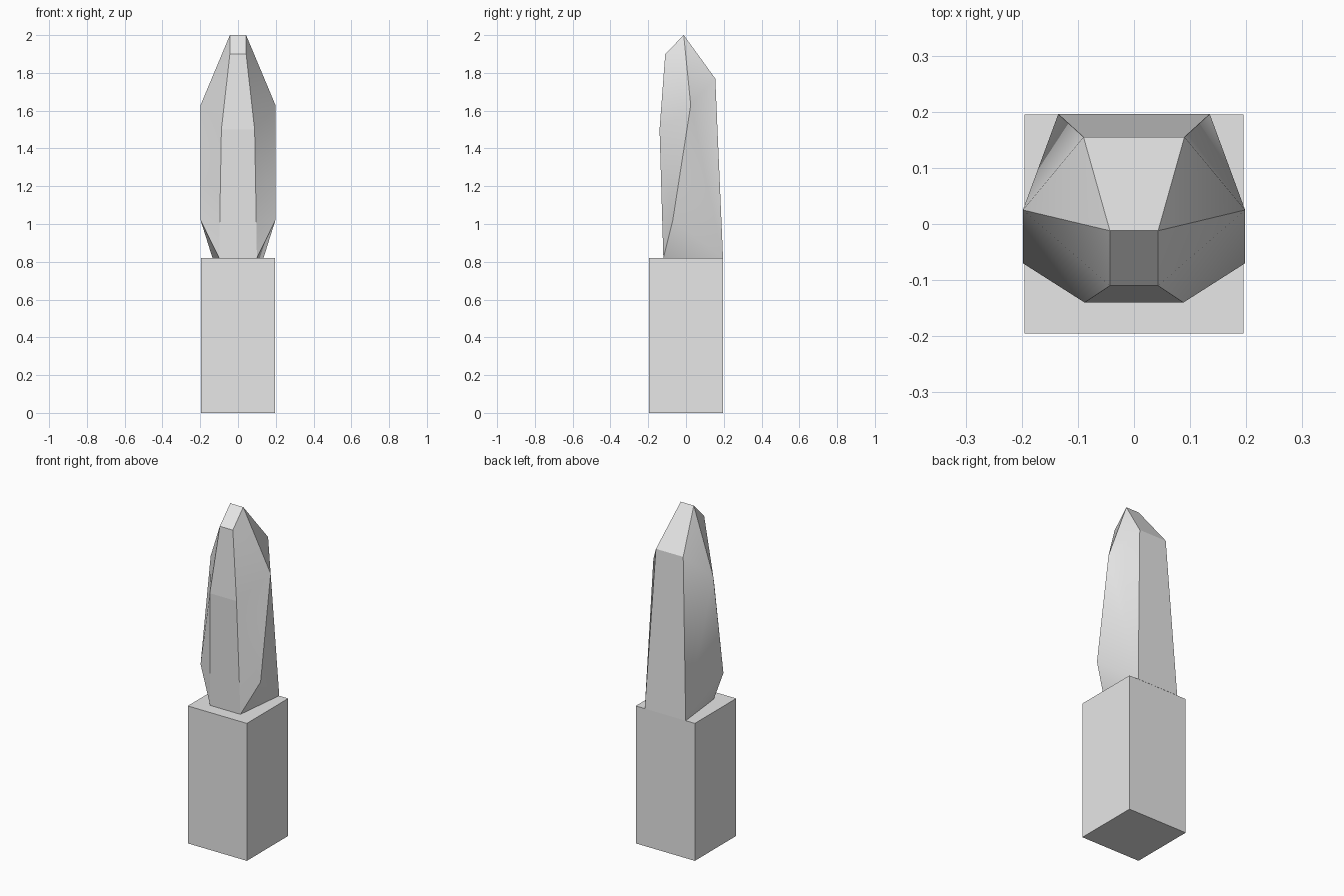
import bpy, bmesh, math

default = bpy.data.objects.get("Cube")
if default:
    bpy.data.objects.remove(default, do_unlink=True)

grey = bpy.data.materials.new("light_grey")
grey.use_nodes = True
colour = (0.8, 0.8, 0.8, 1)
grey.diffuse_color = colour
grey.node_tree.nodes["Principled BSDF"].inputs["Base Color"].default_value = colour

BASE_TOP = 0.82


def add_object(name, bm):
    bmesh.ops.recalc_face_normals(bm, faces=bm.faces)
    mesh = bpy.data.meshes.new(name)
    bm.to_mesh(mesh)
    bm.free()
    mesh.materials.append(grey)
    obj = bpy.data.objects.new(name, mesh)
    bpy.context.collection.objects.link(obj)
    return obj


# Square pedestal
bm = bmesh.new()
bmesh.ops.create_cube(bm, size=1)
bmesh.ops.scale(bm, vec=(0.39, 0.39, BASE_TOP), verts=bm.verts)
bmesh.ops.translate(bm, vec=(0, 0, BASE_TOP / 2), verts=bm.verts)
add_object("pedestal", bm)

# Faceted stone: outline of one side, running from front foot over the tip to back foot
outline = [
    (0.10, -0.12, BASE_TOP),
    (0.088, -0.14, 1.5),
    (0.043, -0.11, 1.9),
    (0.043, -0.012, 2.0),
    (0.09, 0.155, 1.77),
    (0.135, 0.196, BASE_TOP),
]
low_bulge, high_bulge = (0.198, -0.07, 1.02), (0.198, 0.025, 1.63)

bm = bmesh.new()
sides = []
for s in (1, -1):
    rim = [bm.verts.new((s * x, y, z)) for x, y, z in outline]
    low, high = [bm.verts.new((s * x, y, z)) for x, y, z in (low_bulge, high_bulge)]
    # Upper facets fan from the high bulge, lower ones from the low bulge
    for a, b in zip(rim[1:], rim[2:]):
        bm.faces.new((high, a, b))
    for a, b in ((rim[5], rim[0]), (rim[0], rim[1]), (rim[1], high), (high, rim[5])):
        bm.faces.new((low, a, b))
    sides.append(rim)

# Flat strip joining both outlines, closed underneath
left, right = sides
for i in range(len(left)):
    j = (i + 1) % len(left)
    bm.faces.new((left[i], left[j], right[j], right[i]))
stone = add_object("standing_stone", bm)

# Soft flanks, crisp strip edges
bpy.ops.object.select_all(action="DESELECT")
stone.select_set(True)
bpy.context.view_layer.objects.active = stone
bpy.ops.object.shade_smooth_by_angle(angle=math.radians(32))
mesh = stone.data
for poly in mesh.polygons:
    if len(poly.vertices) == 4:
        poly.use_smooth = False
